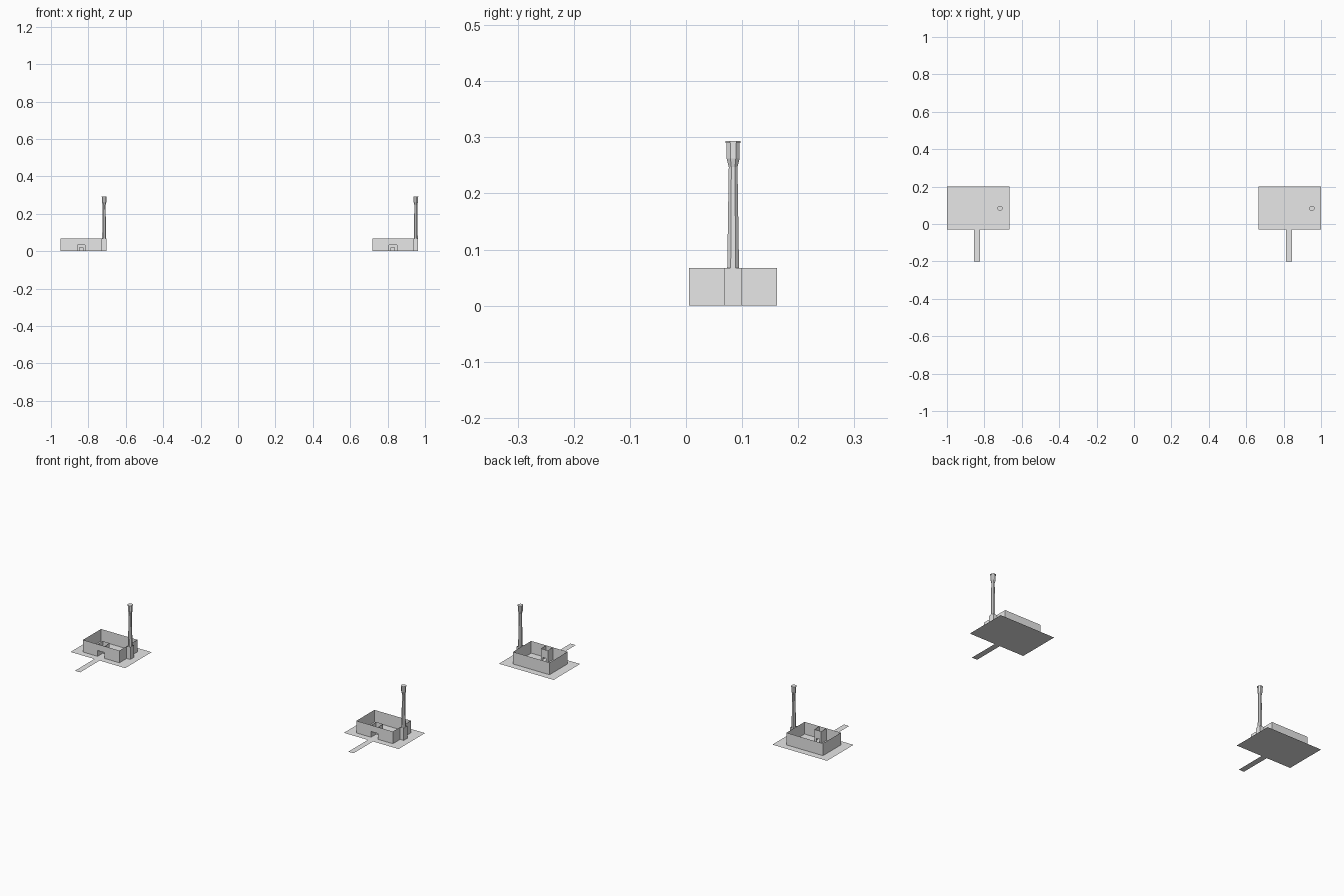
import bpy, bmesh, math

if "Cube" in bpy.data.objects:
    bpy.data.objects.remove(bpy.data.objects["Cube"])

stone = bpy.data.materials.new("pale_grey")
stone.diffuse_color = (0.8, 0.8, 0.8, 1)
stone.use_nodes = True
stone.node_tree.nodes["Principled BSDF"].inputs["Base Color"].default_value = stone.diffuse_color

WALL_H = 0.067
DOOR_X = -0.005          # shared centre of path, doorway and porch


def finish(bm, name, ox):
    bmesh.ops.remove_doubles(bm, verts=bm.verts, dist=1e-5)
    me = bpy.data.meshes.new(name)
    bm.to_mesh(me)
    bm.free()
    me.materials.append(stone)
    ob = bpy.data.objects.new(name, me)
    ob.location.x = ox
    bpy.context.collection.objects.link(ob)


def quad(bm, *pts):
    bm.faces.new([bm.verts.new(p) for p in pts])


def slab(name, ox, x0, x1, y0, y1, z=0):
    bm = bmesh.new()
    quad(bm, (x0, y0, z), (x1, y0, z), (x1, y1, z), (x0, y1, z))
    finish(bm, name, ox)


def wall(bm, a, b, z0=0.0, z1=WALL_H):
    """Upright sheet along the line a-b."""
    quad(bm, (*a, z0), (*b, z0), (*b, z1), (*a, z1))


def door_wall(bm, x0, x1, y, half, height):
    """Wall along x with a rectangular doorway."""
    l, r = DOOR_X - half, DOOR_X + half
    if x0 < l:
        wall(bm, (x0, y), (l, y))
        wall(bm, (r, y), (x1, y))
    wall(bm, (l, y), (r, y), height)


def tower(name, ox, cx, cy, profile, sides=8):
    """Faceted turned shape from (radius, height) pairs, closed on top."""
    bm = bmesh.new()
    rings = []
    for r, z in profile:
        r /= math.cos(math.pi / sides)
        rings.append([bm.verts.new((cx + r * math.cos((i + .5) * 2 * math.pi / sides),
                                    cy + r * math.sin((i + .5) * 2 * math.pi / sides), z))
                      for i in range(sides)])
    for a, b in zip(rings, rings[1:]):
        for i in range(sides):
            j = (i + 1) % sides
            bm.faces.new((a[i], a[j], b[j], b[i]))
    bm.faces.new(rings[-1])
    finish(bm, name, ox)


for side, ox in (("left", -0.8333), ("right", 0.8333)):
    # ground plot and path
    slab(side + "_plot", ox, -0.1667, 0.1667, -0.03, 0.2)
    slab(side + "_path", ox, DOOR_X - 0.016, DOOR_X + 0.016, -0.2, -0.03)

    # roofless hall with doorway in front
    x0, x1, y0, y1 = -0.115, 0.107, 0.005, 0.162
    bm = bmesh.new()
    door_wall(bm, x0, x1, y0, 0.021, 0.032)
    wall(bm, (x1, y0), (x1, y1))
    wall(bm, (x1, y1), (x0, y1))
    wall(bm, (x0, y1), (x0, y0))
    finish(bm, side + "_hall_walls", ox)

    # inner porch behind the doorway
    pl, pr, py = DOOR_X - 0.021, DOOR_X + 0.021, 0.05
    bm = bmesh.new()
    wall(bm, (pl, py), (pl, y0))
    wall(bm, (pr, y0), (pr, py))
    door_wall(bm, pl, pr, py, 0.009, 0.021)
    finish(bm, side + "_porch_walls", ox)

    # square tower footing against the right wall
    bx, b0, b1 = 0.129, 0.068, 0.1
    bm = bmesh.new()
    wall(bm, (x1, b0), (bx, b0))
    wall(bm, (bx, b0), (bx, b1))
    wall(bm, (bx, b1), (x1, b1))
    finish(bm, side + "_tower_footing", ox)

    # tapering tower with flared head and thin rim
    tower(side + "_tower", ox, 0.1175, 0.084,
          [(0.0105, 0), (0.0105, 0.068), (0.0078, 0.245), (0.0078, 0.247),
           (0.0115, 0.262), (0.0115, 0.29), (0.0135, 0.29), (0.0135, 0.293)])
